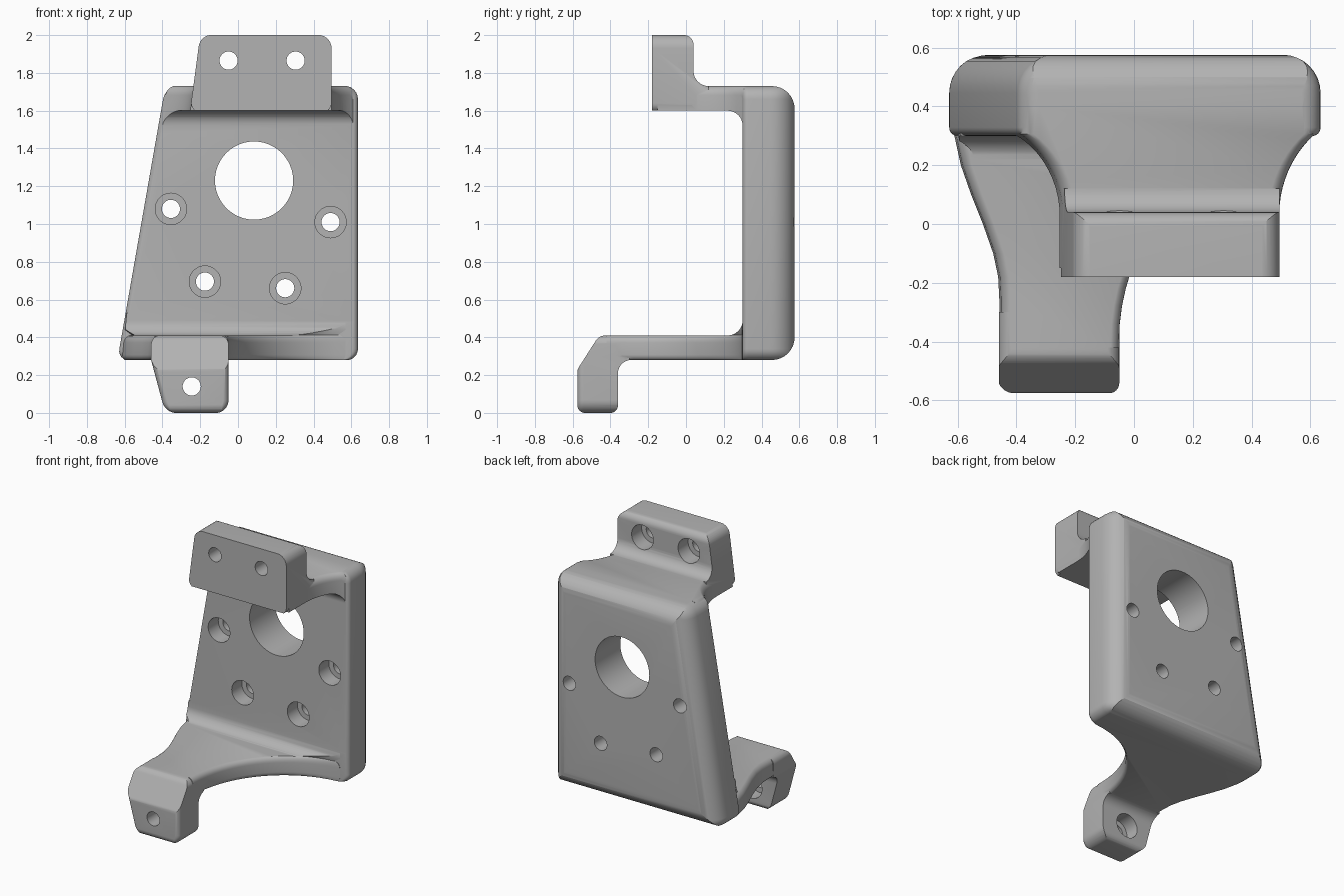
import bpy
import bmesh
from math import sin, cos, tan, pi, radians
from mathutils import Vector

if "Cube" in bpy.data.objects:
    bpy.data.objects.remove(bpy.data.objects["Cube"], do_unlink=True)

grey = bpy.data.materials.new("plain_grey")
grey.use_nodes = True
grey.diffuse_color = (0.45, 0.45, 0.45, 1)
grey.node_tree.nodes["Principled BSDF"].inputs["Base Color"].default_value = (0.45, 0.45, 0.45, 1)


def rounded(corners, steps=8):
    """Outline from (a, b, radius) corners."""
    out = []
    for i, (a, b, r) in enumerate(corners):
        p = Vector((a, b))
        if r == 0:
            out.append(p)
            continue
        u = (Vector(corners[i - 1][:2]) - p).normalized()
        v = (Vector(corners[(i + 1) % len(corners)][:2]) - p).normalized()
        half = u.angle(v) / 2
        c = p + (u + v).normalized() * (r / sin(half))
        t = r / tan(half)
        start, end = p + u * t - c, p + v * t - c
        out += [c + start.slerp(end, k / steps).normalized() * r for k in range(steps + 1)]
    return out


def soft_levels(low, high, r_low, r_high, steps=6):
    """Heights with the side inset that rounds both ends."""
    angles = [k / steps * pi / 2 for k in range(steps + 1)]
    bottom = [(low + r_low * (1 - cos(a)), r_low * (1 - sin(a))) for a in angles] if r_low else [(low, 0)]
    top = [(high - r_high * (1 - cos(a)), r_high * (1 - sin(a))) for a in reversed(angles)] if r_high else [(high, 0)]
    return bottom + top


def loft(name, outline, place, levels, mid=0, slope=0, base=0):
    """Stack an outline through levels; the left half may lean."""
    bm = bmesh.new()
    rings = []
    for h, inset in levels:
        ring = []
        for a, b in outline:
            lean = slope * (h - base) if a < mid else 0
            shift = inset if a < mid else -inset
            ring.append(bm.verts.new(place(a + lean + shift, b, h)))
        rings.append(ring)
    n = len(outline)
    for lower, upper in zip(rings, rings[1:]):
        for i in range(n):
            j = (i + 1) % n
            bm.faces.new((lower[i], lower[j], upper[j], upper[i]))
    bm.faces.new(rings[0])
    bm.faces.new(rings[-1])
    bmesh.ops.recalc_face_normals(bm, faces=bm.faces)
    mesh = bpy.data.meshes.new(name)
    bm.to_mesh(mesh)
    bm.free()
    mesh.materials.append(grey)
    obj = bpy.data.objects.new(name, mesh)
    bpy.context.collection.objects.link(obj)
    return obj


def combine(target, other, operation):
    mod = target.modifiers.new("combine", 'BOOLEAN')
    mod.operation = operation
    mod.solver = 'EXACT'
    mod.object = other
    bpy.context.view_layer.objects.active = target
    bpy.ops.object.modifier_apply(modifier=mod.name)
    bpy.data.objects.remove(other, do_unlink=True)


def along_x(a, b, h):
    return (h, a, b)


def along_y(a, b, h):
    return (a, h, b)


def along_z(a, b, h):
    return (a, b, h)


# Side profile of the whole bracket
profile = rounded([
    (-0.18, 1.6, 0), (0.30, 1.6, 0.08), (0.30, 0.41, 0.08), (-0.46, 0.41, 0.06),
    (-0.575, 0.23, 0.05), (-0.575, 0, 0.04), (-0.36, 0, 0.04), (-0.36, 0.28, 0.07),
    (0.575, 0.28, 0.12), (0.575, 1.73, 0.12), (0.04, 1.73, 0.08), (0.04, 2, 0.05),
    (-0.18, 2, 0)])
bracket = loft("mounting_bracket", profile, along_x, [(-0.9, 0), (0.9, 0)])

# Back plate envelope with a leaning left side
plate_plan = rounded([(-0.635, 0.299, 0.03), (0.635, 0.299, 0.03),
                      (0.635, 0.576, 0.13), (-0.635, 0.576, 0.13)])
envelope = loft("plate_envelope", plate_plan, along_z,
                soft_levels(0.279, 1.731, 0.06, 0.07), 0, 0.175, 0.3)

# Upper arm flaring into the plate
arc = [radians(5 * k) for k in range(11)]
right = [(0.494 + 0.34 * (1 - cos(a)), 0.03 + 0.36 * sin(a)) for a in arc]
left = [(-0.253 - 0.40 * (1 - cos(a)), 0.03 + 0.36 * sin(a)) for a in arc]
arm_plan = [(-0.253, -0.15), (0.494, -0.15)] + right + [(0.61, 0.4), (-0.39, 0.4)] + left[::-1]
upper_arm = loft("upper_arm_envelope", arm_plan, along_z,
                 soft_levels(1.45, 1.732, 0, 0.05), 0.1, 0.14, 1.6)

# Upper mounting block
block_front = rounded([(-0.255, 1.59, 0.05), (0.495, 1.59, 0.05),
                       (0.495, 2.001, 0.07), (-0.2, 2.001, 0.07)])
block = loft("block_envelope", block_front, along_y, [(-0.3, 0), (0.12, 0)])

# Lower arm sweeping from the foot out to the plate
sweep = [radians(5 * k) for k in range(18)]
right = [(-0.051 + 0.68 * (1 - cos(a)), -0.4 + 0.7 * sin(a)) for a in sweep]
left = [(-0.615, 0.4), (-0.612, 0.3), (-0.59, 0.2), (-0.555, 0.1), (-0.515, 0),
        (-0.48, -0.1), (-0.463, -0.18), (-0.459, -0.26), (-0.459, -0.42)]
lower_plan = [(-0.051, -0.42)] + right + [(0.57, 0.4)] + left
lower_levels = soft_levels(0.278, 0.412, 0.03, 0.04) + [(0.44, 0), (0.53, 0)]
lower_arm = loft("lower_arm_envelope", lower_plan, along_z, lower_levels, -0.2, 0.1, 0.3)

# Tapered foot
foot_front = rounded([(-0.46, 0.411, 0.05), (-0.46, 0.28, 0.05), (-0.385, -0.001, 0.08),
                      (-0.05, -0.001, 0.07), (-0.05, 0.411, 0.05)])
foot = loft("foot_envelope", foot_front, along_y,
            soft_levels(-0.576, -0.3, 0.035, 0), -0.25)

for part in (upper_arm, block, lower_arm, foot):
    combine(envelope, part, 'UNION')
combine(bracket, envelope, 'INTERSECT')


# Round holes running front to back
def drill(x, z, radius, front, back):
    ring = [(x + radius * cos(k * pi / 24), z + radius * sin(k * pi / 24)) for k in range(48)]
    combine(bracket, loft("drill", ring, along_y, [(front, 0), (back, 0)]), 'DIFFERENCE')


drill(0.085, 1.23, 0.207, 0.2, 0.7)
for x, z in ((-0.355, 1.08), (0.49, 1.01), (-0.175, 0.695), (0.25, 0.66)):
    drill(x, z, 0.048, 0.2, 0.7)
    drill(x, z, 0.083, 0.2, 0.41)
for x in (-0.05, 0.305):
    drill(x, 1.865, 0.048, -0.3, 0.2)
    drill(x, 1.865, 0.083, -0.07, 0.2)
drill(-0.245, 0.14, 0.048, -0.7, -0.2)
drill(-0.245, 0.14, 0.083, -0.46, -0.2)

# Smooth shading with crisp edges
bpy.ops.object.select_all(action='DESELECT')
bracket.select_set(True)
bpy.context.view_layer.objects.active = bracket
bpy.ops.object.shade_smooth_by_angle(angle=radians(30))
